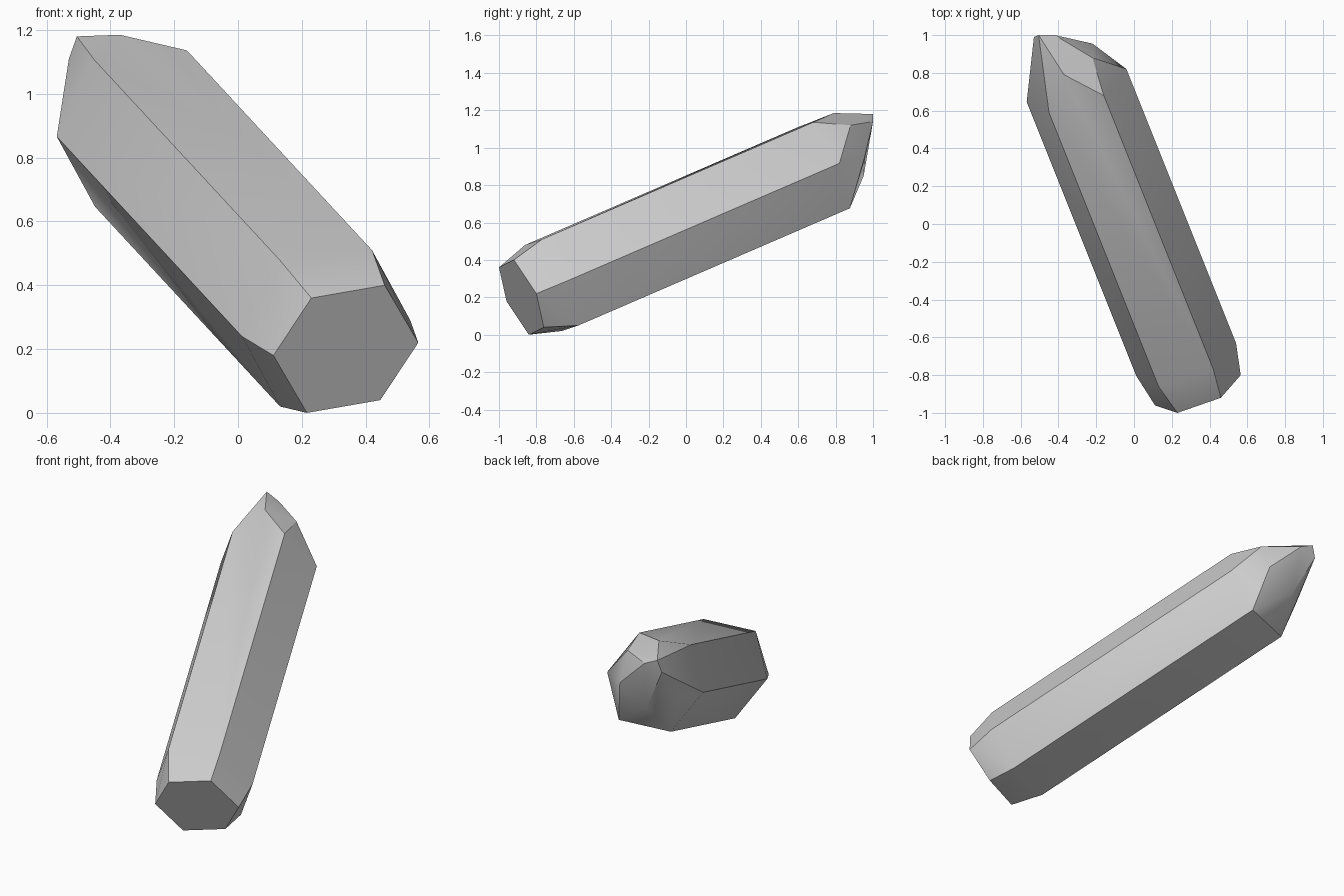
import bpy
import bmesh
import math
from mathutils import Vector

cube = bpy.data.objects.get("Cube")
if cube:
    bpy.data.objects.remove(cube, do_unlink=True)

# Single stone colour
stone = bpy.data.materials.new("stone_grey")
stone.use_nodes = True
grey = (0.6, 0.6, 0.6, 1)
stone.diffuse_color = grey
stone.node_tree.nodes["Principled BSDF"].inputs["Base Color"].default_value = grey


def hexagon(a, b, c, centre):
    """Three corners of a hexagon and their mirror images through its centre."""
    half = [Vector(p) for p in (a, b, c)]
    return half + [2 * Vector(centre) - p for p in half]


# Flat cut at the foot of the crystal
foot = hexagon((0.23, -1.0, 0.36), (0.46, -0.92, 0.40), (0.565, -0.80, 0.22),
               (0.338, -0.88, 0.2))
# Full-width belt just above the foot
belt = hexagon((0.13, -0.86, 0.48), (0.42, -0.77, 0.51), (0.54, -0.63, 0.29),
               (0.276, -0.717, 0.265))
# Shoulder: the belt carried along the shaft
shaft = Vector((-0.58, 1.45, 0.626))
shoulder = [p + shaft for p in belt]
# Uneven facets of the point
tip = [Vector(p) for p in (
    (-0.37, 0.79, 1.185), (-0.505, 1.0, 1.18), (-0.53, 0.99, 1.11),
    (-0.42, 1.0, 1.14), (-0.22, 0.88, 1.12), (-0.22, 0.955, 0.95),
    (-0.40, 0.95, 0.85), (-0.53, 0.82, 0.88))]

# Wrap the corners in a faceted skin
bm = bmesh.new()
for p in foot + belt + shoulder + tip:
    bm.verts.new(p)
hull = bmesh.ops.convex_hull(bm, input=bm.verts)
bmesh.ops.delete(bm, geom=list({v for v in hull["geom_interior"]
                                if isinstance(v, bmesh.types.BMVert)}),
                 context="VERTS")
bmesh.ops.dissolve_limit(bm, angle_limit=math.radians(3),
                         verts=bm.verts, edges=bm.edges)
bmesh.ops.recalc_face_normals(bm, faces=bm.faces)

mesh = bpy.data.meshes.new("crystal")
bm.to_mesh(mesh)
bm.free()
mesh.materials.append(stone)
crystal = bpy.data.objects.new("crystal", mesh)
bpy.context.collection.objects.link(crystal)

# Soften shallow facets, keep the strong edges crisp
bpy.ops.object.select_all(action="DESELECT")
crystal.select_set(True)
bpy.context.view_layer.objects.active = crystal
bpy.ops.object.shade_smooth_by_angle(angle=math.radians(30))
